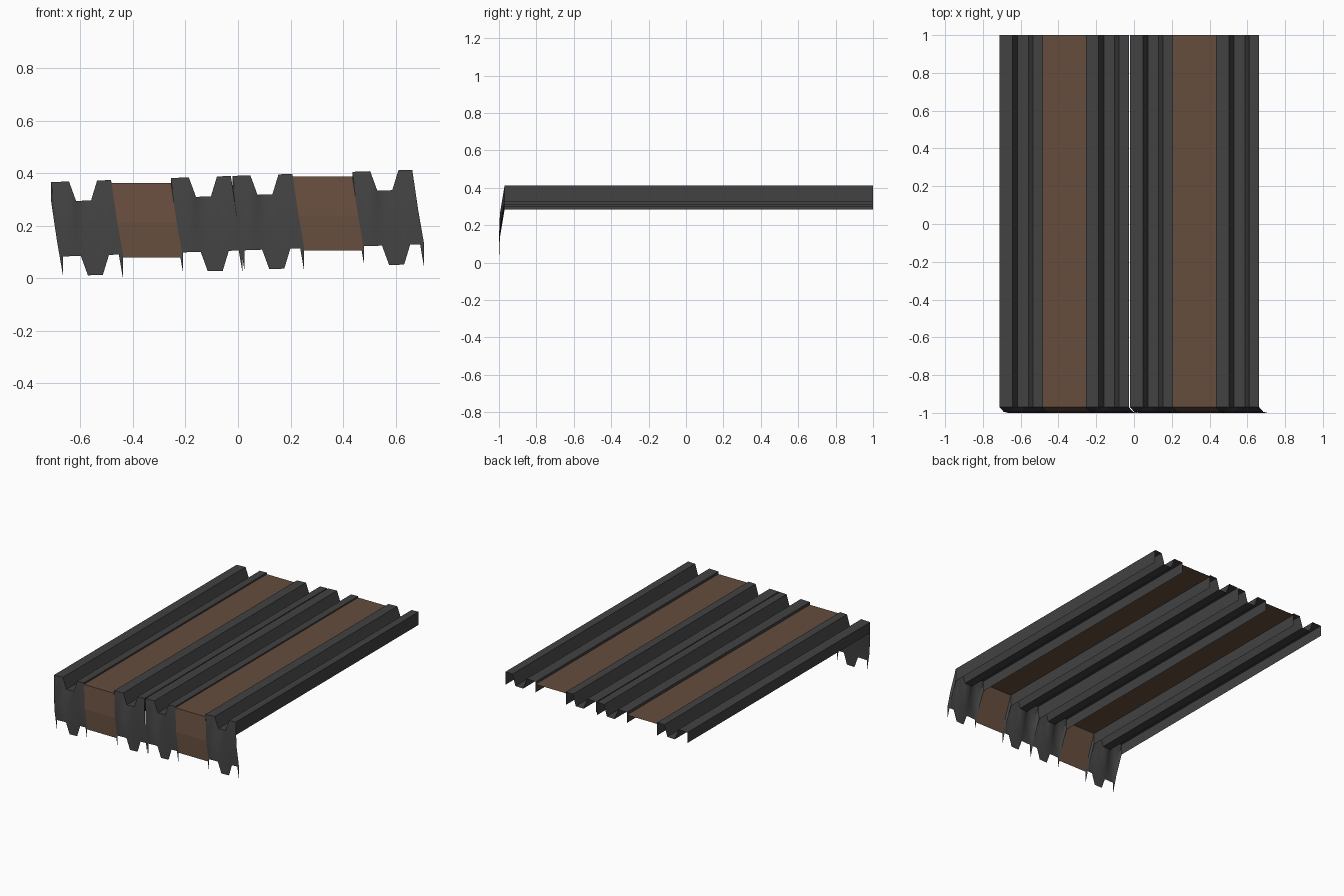
import bpy
import math

if "Cube" in bpy.data.objects:
    bpy.data.objects.remove(bpy.data.objects["Cube"])


def material(name, rgb):
    m = bpy.data.materials.new(name)
    m.diffuse_color = (*rgb, 1.0)
    m.use_nodes = True
    m.node_tree.nodes["Principled BSDF"].inputs["Base Color"].default_value = m.diffuse_color
    return m


charcoal = material("charcoal metal", (0.054, 0.054, 0.054))
brown = material("brown panel", (0.130, 0.074, 0.047))

# Sweep path: long flat run, then a curved drop at the front
PATH = [(0, 1, 0), (0, -0.97, 0), (0.022, -0.995, -0.15), (0.045, -1, -0.283)]


def sweep(name, profile, mat):
    """Carry an open (x, z) profile along the path as a single sheet."""
    n = len(profile)
    verts = [(x + dx, y, z + dz) for dx, y, dz in PATH for x, z in profile]
    faces = [((i + 1) * n + j, (i + 1) * n + j + 1, i * n + j + 1, i * n + j)
             for i in range(len(PATH) - 1) for j in range(n - 1)]
    me = bpy.data.meshes.new(name)
    me.from_pydata(verts, [], faces)
    me.materials.append(mat)
    ob = bpy.data.objects.new(name, me)
    bpy.context.collection.objects.link(ob)
    return ob


def slope(x):
    """Slight sideways rise of the whole strip."""
    return 0.366 + 0.034 * (x + 0.71)


# Ribbed rail section: flange, ridge, groove, ridge, flange (x, depth)
RAIL = [(0, 0.072), (0, 0), (0.068, 0), (0.095, 0.075),
        (0.152, 0.075), (0.175, 0), (0.228, 0), (0.228, 0.089)]

for k, x0 in enumerate((-0.711, -0.255, -0.021, 0.435)):
    ob = sweep(f"ribbed_rail_{k + 1}",
               [(x0 + x, slope(x0 + x) - d) for x, d in RAIL], charcoal)
    bpy.ops.object.select_all(action='DESELECT')
    bpy.context.view_layer.objects.active = ob
    ob.select_set(True)
    bpy.ops.object.shade_smooth_by_angle(angle=math.radians(40))

# Flat panels between the rails
for k, (x0, z) in enumerate(((-0.483, 0.363), (0.207, 0.388))):
    sweep(f"flat_panel_{k + 1}", [(x0, z), (x0 + 0.228, z)], brown)
